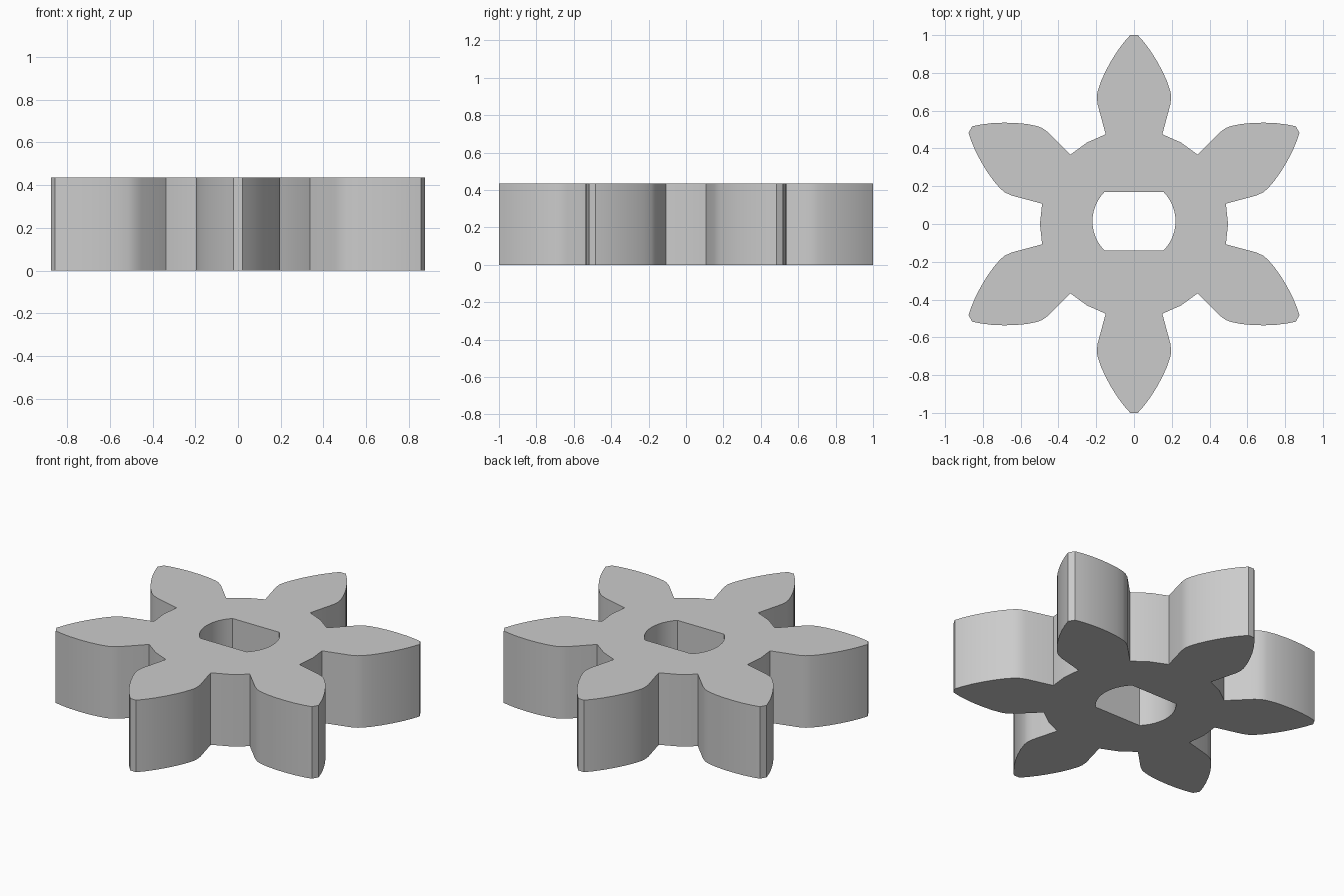
import bpy, bmesh, math
from mathutils import Matrix, Vector

HEIGHT, TEETH = 0.435, 6
HUB_RADIUS = 0.498
BORE_RADIUS, BORE_FLAT, BORE_Y = 0.22, 0.155, 0.015

cube = bpy.data.objects.get("Cube")
if cube:
    bpy.data.objects.remove(cube)

# Right half of one leaf-shaped tooth, tip to root
half_tooth = [(0.02, 1.0), (0.05, 0.966), (0.085, 0.92), (0.12, 0.865), (0.15, 0.81),
              (0.175, 0.755), (0.192, 0.705), (0.197, 0.675), (0.193, 0.635), (0.15, 0.475)]
valley = (HUB_RADIUS * math.sin(math.pi / TEETH), HUB_RADIUS * math.cos(math.pi / TEETH))
tooth = [(-x, y) for x, y in reversed(half_tooth)] + half_tooth + [valley]

# Outer outline: the tooth repeated around the hub
outline = []
for i in range(TEETH):
    turn = Matrix.Rotation(-i * math.tau / TEETH, 3, 'Z')
    outline += [turn @ Vector((x, y, 0)) for x, y in tooth]

# Bore outline: a circle with two opposite flats
corner = math.asin(BORE_FLAT / BORE_RADIUS)
bore = []
for side in (0, math.pi):
    for k in range(13):
        a = side - corner + 2 * corner * k / 12
        bore.append(Vector((BORE_RADIUS * math.cos(a), BORE_Y + BORE_RADIUS * math.sin(a), 0)))


def add_loop(bm, points):
    verts = [bm.verts.new(p) for p in points]
    return [bm.edges.new((v, verts[(i + 1) % len(verts)])) for i, v in enumerate(verts)]


# Fill between the outlines and extrude to full thickness
bm = bmesh.new()
edges = add_loop(bm, outline) + add_loop(bm, bore)
bmesh.ops.triangle_fill(bm, edges=edges, use_beauty=True, normal=(0, 0, 1))
result = bmesh.ops.extrude_face_region(bm, geom=bm.faces[:], use_keep_orig=True)
top = [g for g in result["geom"] if isinstance(g, bmesh.types.BMVert)]
bmesh.ops.translate(bm, verts=top, vec=(0, 0, HEIGHT))
bmesh.ops.recalc_face_normals(bm, faces=bm.faces[:])

mesh = bpy.data.meshes.new("star_gear")
bm.to_mesh(mesh)
bm.free()
gear = bpy.data.objects.new("star_gear", mesh)
bpy.context.collection.objects.link(gear)

# Plain grey material
grey = bpy.data.materials.new("light_grey")
grey.use_nodes = True
grey.diffuse_color = (0.6, 0.6, 0.6, 1)
grey.node_tree.nodes["Principled BSDF"].inputs["Base Color"].default_value = (0.6, 0.6, 0.6, 1)
mesh.materials.append(grey)

# Smooth curved flanks, sharp corners
bpy.ops.object.select_all(action='DESELECT')
gear.select_set(True)
bpy.context.view_layer.objects.active = gear
bpy.ops.object.shade_smooth_by_angle(angle=math.radians(25))
